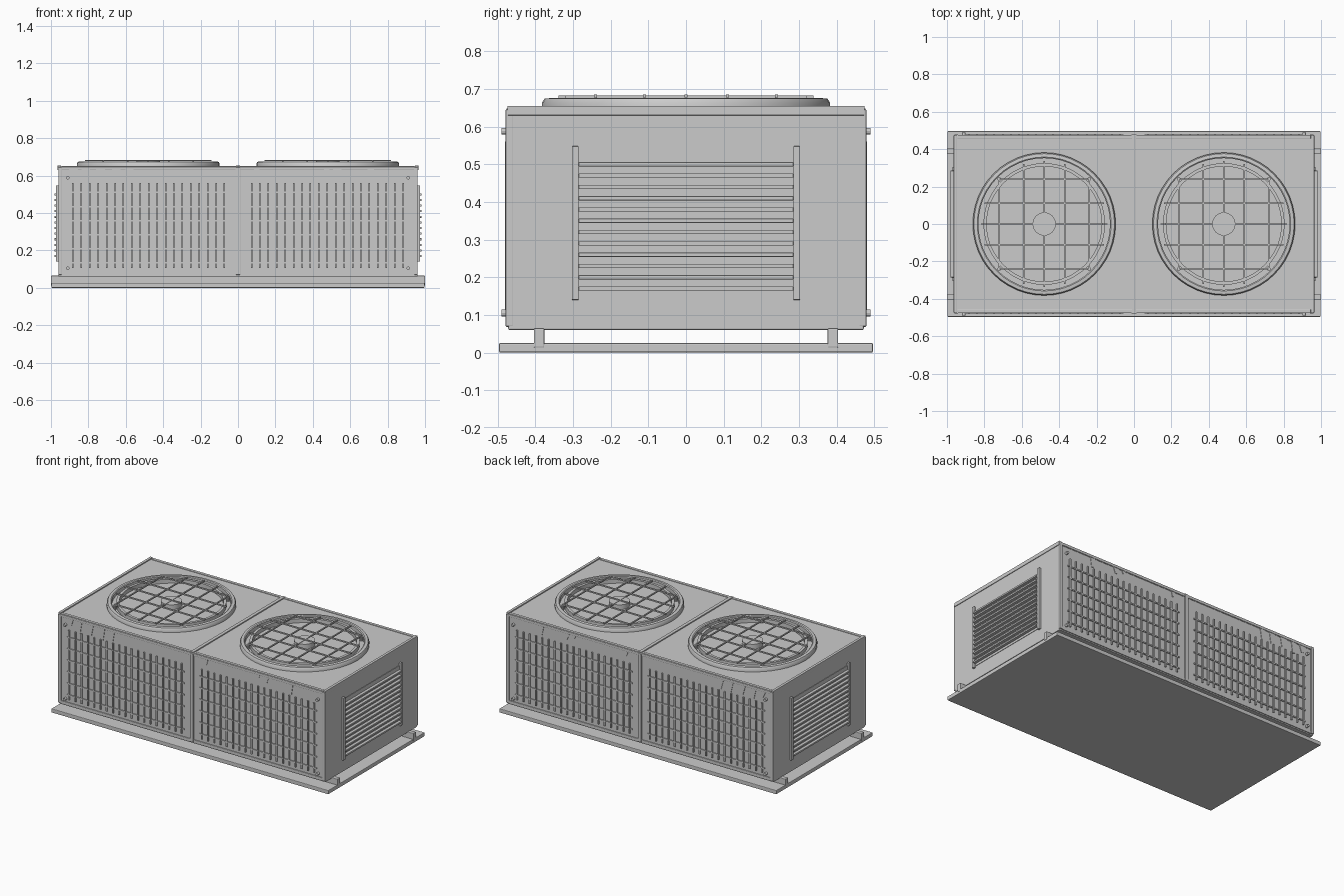
import bpy, bmesh, math
from mathutils import Matrix, Vector

if "Cube" in bpy.data.objects:
    bpy.data.objects.remove(bpy.data.objects["Cube"])


def finish(name, bm, bevel=0.0, smooth=False):
    bmesh.ops.recalc_face_normals(bm, faces=bm.faces)
    me = bpy.data.meshes.new(name)
    bm.to_mesh(me)
    bm.free()
    ob = bpy.data.objects.new(name, me)
    bpy.context.collection.objects.link(ob)
    if bevel:
        m = ob.modifiers.new("bevel", 'BEVEL')
        m.width = bevel
        m.segments = 2
    if smooth:
        bpy.context.view_layer.objects.active = ob
        ob.select_set(True)
        bpy.ops.object.shade_smooth_by_angle(angle=math.radians(35))
        ob.select_set(False)
    return ob


def boxes(name, items, bevel=0.0):
    """items: (x0, x1, y0, y1, z0, z1) extents, all in one object"""
    bm = bmesh.new()
    for x0, x1, y0, y1, z0, z1 in items:
        mat = Matrix.Translation(((x0 + x1) / 2, (y0 + y1) / 2, (z0 + z1) / 2)) @ \
            Matrix.Diagonal((x1 - x0, y1 - y0, z1 - z0, 1))
        bmesh.ops.create_cube(bm, size=1, matrix=mat)
    return finish(name, bm, bevel)


def span(c, h):
    return c - h, c + h


def ordered(a, b):
    return min(a, b), max(a, b)


def ring(name, cx, profile, segs=48):
    """closed (radius, z) profile revolved about a vertical axis"""
    bm = bmesh.new()
    loops = []
    for i in range(segs):
        a = 2 * math.pi * i / segs
        loops.append([bm.verts.new((cx + r * math.cos(a), r * math.sin(a), z)) for r, z in profile])
    n = len(profile)
    for i in range(segs):
        p, q = loops[i], loops[(i + 1) % segs]
        for j in range(n):
            bm.faces.new((p[j], q[j], q[(j + 1) % n], p[(j + 1) % n]))
    return finish(name, bm, smooth=True)


# Base plate, skid rails and main cabinet
boxes("base_plate", [(-0.998, 0.998, -0.496, 0.496, 0.0, 0.026)], 0.004)
boxes("skid_rails", [(-1, 1, *span(s * 0.39, 0.014), 0.013, 0.065) for s in (-1, 1)], 0.003)
boxes("cabinet", [(-0.96, 0.96, -0.472, 0.472, 0.06, 0.648)], 0.004)

# Top deck trim
trim = [(*span(s * 0.955, 0.009), -0.474, 0.474, 0.63, 0.655) for s in (-1, 1)]
trim += [(-0.945, 0.945, *span(s * 0.464, 0.01), 0.63, 0.652) for s in (-1, 1)]
trim += [(*span(0, 0.011), -0.474, 0.474, 0.64, 0.655)]
boxes("top_trim", trim, 0.002)

# Circular fan shrouds with hub and wire guard
for side, cx in (("left", -0.48), ("right", 0.48)):
    ring(side + "_fan_shroud", cx, [(0.382, 0.645), (0.382, 0.664), (0.376, 0.674),
                                    (0.358, 0.676), (0.352, 0.672), (0.352, 0.645)])
    ring(side + "_fan_inner_ring", cx, [(0.325, 0.645), (0.325, 0.674), (0.308, 0.674), (0.308, 0.645)])
    bm = bmesh.new()
    bmesh.ops.create_cone(bm, cap_ends=True, segments=32, radius1=0.062, radius2=0.062,
                          depth=0.034, matrix=Matrix.Translation((cx, 0, 0.662)))
    finish(side + "_fan_hub", bm, smooth=True)
    wires = []
    for o in (-0.24, -0.11, 0.0, 0.11, 0.24):
        h = math.sqrt(0.338 ** 2 - o * o)
        w = 0.004
        wires.append((cx + o - w, cx + o + w, -h, h, 0.675, 0.682))
        wires.append((cx - h, cx + h, o - w, o + w, 0.677, 0.685))
    boxes(side + "_fan_guard", wires)
    # Clips fixing the guard to the ring
    bm = bmesh.new()
    for k in range(4):
        a = math.pi / 4 + k * math.pi / 2
        bmesh.ops.create_cone(bm, cap_ends=True, segments=10, radius1=0.01, radius2=0.01, depth=0.03,
                              matrix=Matrix.Translation((cx + 0.34 * math.cos(a), 0.34 * math.sin(a), 0.66)))
    finish(side + "_fan_guard_bolts", bm)

# Front and back panels: frame, wire grille, bolts and drip marks
DRIPS = [(-0.88, 0.05, 0.045), (-0.815, 0.045, 0.075), (-0.735, 0.05, 0.07), (-0.65, 0.045, 0.075),
         (-0.58, 0.045, 0.07), (0.1, 0.03, 0.035), (0.475, 0.03, 0.02), (0.53, 0.045, 0.04),
         (0.71, 0.035, 0.065)]
for s, label in ((-1, "front"), (1, "back")):
    def yr(a, b):
        return ordered(s * a, s * b)

    frame = [(*span(x, w), *yr(0.46, 0.479), 0.07, 0.645) for x, w in ((-0.951, 0.01), (0, 0.013), (0.951, 0.01))]
    frame += [(-0.945, 0.945, *yr(0.46, 0.477), *z) for z in ((0.068, 0.086), (0.632, 0.648))]
    boxes(label + "_frame", frame, 0.002)

    bars = []
    for p in (-1, 1):
        for i in range(6):
            z = 0.135 + 0.075 * i
            bars.append((*span(p * 0.4775, 0.422), *yr(0.465, 0.478), *span(z, 0.004)))
        for i in range(19):
            x = p * (0.0725 + 0.045 * i)
            bars.append((*span(x, 0.004), *yr(0.465, 0.481), 0.105, 0.56))
    boxes(label + "_grille", bars)

    bm = bmesh.new()
    for x in (-0.91, 0.91):
        for z in (0.105, 0.588):
            mat = Matrix.Translation((x, s * 0.479, z)) @ Matrix.Rotation(math.pi / 2, 4, 'X')
            bmesh.ops.create_cone(bm, cap_ends=True, segments=12, radius1=0.009, radius2=0.009,
                                  depth=0.022, matrix=mat)
    finish(label + "_bolts", bm)

    bm = bmesh.new()
    for x, w, d in DRIPS:
        pts = [(x - w / 2, 0.632), (x + w / 2, 0.632), (x + w * 0.22, 0.632 - d), (x - w * 0.12, 0.632 - d * 0.93)]
        f = bm.faces.new([bm.verts.new((px, s * 0.47, pz)) for px, pz in pts])
        ext = bmesh.ops.extrude_face_region(bm, geom=[f])
        vs = [g for g in ext['geom'] if isinstance(g, bmesh.types.BMVert)]
        bmesh.ops.translate(bm, verts=vs, vec=Vector((0, s * 0.005, 0)))
    finish(label + "_drips", bm)

# Side louvre vents
for s, label in ((-1, "left"), (1, "right")):
    def xr(a, b):
        return ordered(s * a, s * b)

    boxes(label + "_vent_plate", [(*xr(0.95, 0.963), -0.285, 0.285, 0.15, 0.532)])
    boxes(label + "_vent_posts", [(*xr(0.95, 0.974), *span(y, 0.009), 0.14, 0.548)
                                  for y in (-0.294, 0.294)], 0.002)
    boxes(label + "_vent_slats", [(*xr(0.955, 0.981), -0.285, 0.285, *span(0.17 + 0.03 * i, 0.0055))
                                  for i in range(12)], 0.0015)
